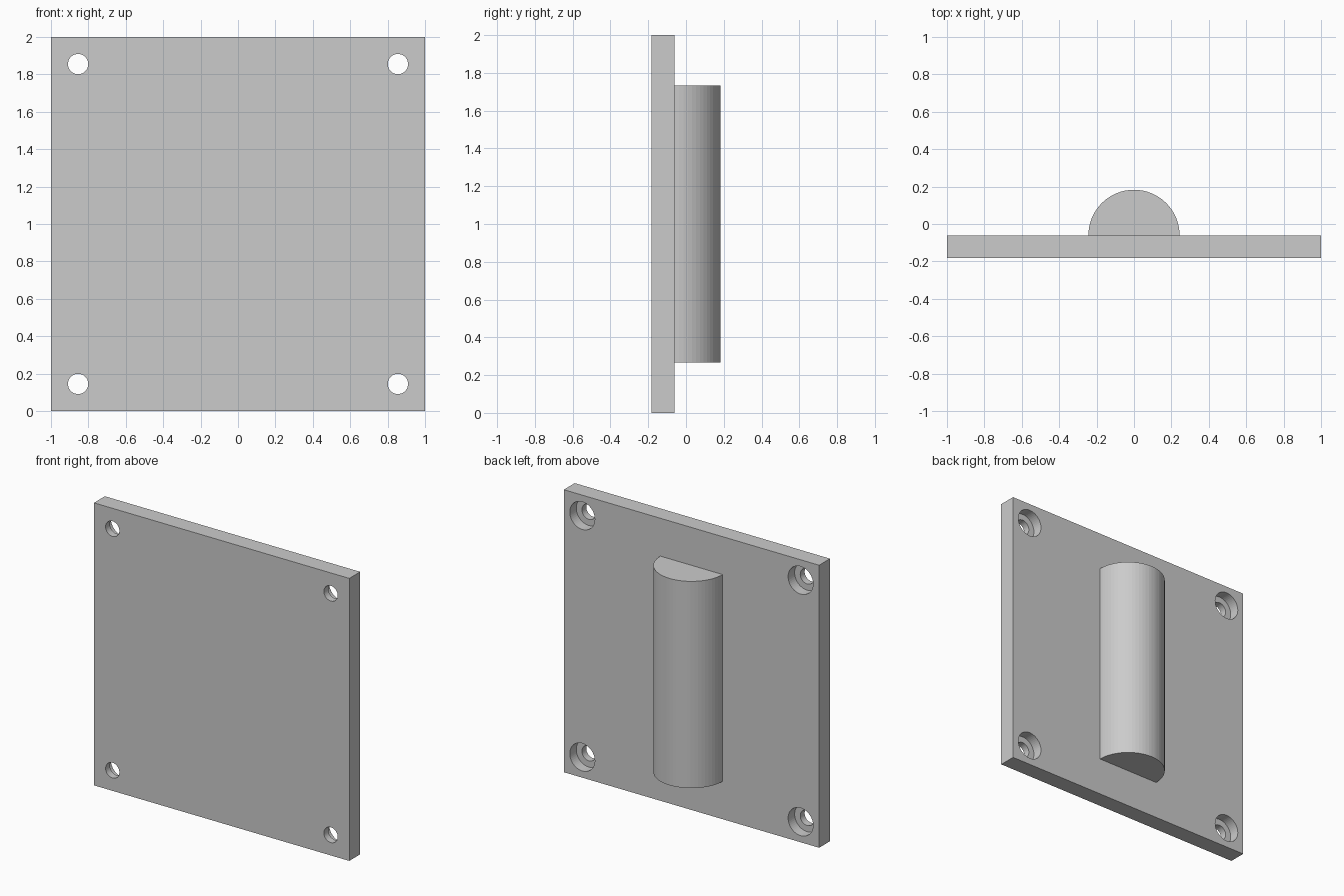
import bpy
from math import pi, cos, sin

cube = bpy.data.objects.get("Cube")
if cube:
    bpy.data.objects.remove(cube, do_unlink=True)

FRONT, BACK = -0.183, -0.061
RADIUS = 0.244
HOLE_OFFSET = 0.855
BORE_DEPTH = 0.073


def cylinder_y(name, x, z, radius, y0, y1):
    """Cutter cylinder running along y."""
    bpy.ops.mesh.primitive_cylinder_add(
        vertices=48, radius=radius, depth=y1 - y0,
        location=(x, (y0 + y1) / 2, z), rotation=(pi / 2, 0, 0))
    obj = bpy.context.object
    obj.name = name
    obj.hide_render = True
    return obj


def cut(target, cutter):
    mod = target.modifiers.new("cut", 'BOOLEAN')
    mod.operation = 'DIFFERENCE'
    mod.solver = 'EXACT'
    mod.object = cutter
    bpy.context.view_layer.objects.active = target
    bpy.ops.object.modifier_apply(modifier=mod.name)
    bpy.data.objects.remove(cutter, do_unlink=True)


# Square mounting plate
bpy.ops.mesh.primitive_cube_add(size=1, location=(0, (FRONT + BACK) / 2, 1))
plate = bpy.context.object
plate.name = "mounting_plate"
plate.scale = (2, BACK - FRONT, 2)
bpy.ops.object.transform_apply(location=False, rotation=False, scale=True)

# Corner screw holes, counterbored from the back
for sx in (-1, 1):
    for sz in (-1, 1):
        x, z = sx * HOLE_OFFSET, 1 + sz * HOLE_OFFSET
        cut(plate, cylinder_y("screw_hole", x, z, 0.054, FRONT - 0.1, BACK + 0.1))
        cut(plate, cylinder_y("counterbore", x, z, 0.098, BACK - BORE_DEPTH, BACK + 0.1))

# Half-round bar on the back, extruded from a semicircle
STEPS = 32
arc = [(RADIUS * cos(pi * i / STEPS), BACK + RADIUS * sin(pi * i / STEPS))
       for i in range(STEPS + 1)]
n = len(arc)
verts = [(x, y, z) for z in (0.268, 1.732) for x, y in arc]
faces = [tuple(reversed(range(n))), tuple(range(n, 2 * n))]
faces += [(i, (i + 1) % n, n + (i + 1) % n, n + i) for i in range(n)]
mesh = bpy.data.meshes.new("half_round_bar")
mesh.from_pydata(verts, [], faces)
bar = bpy.data.objects.new("half_round_bar", mesh)
bpy.context.collection.objects.link(bar)
